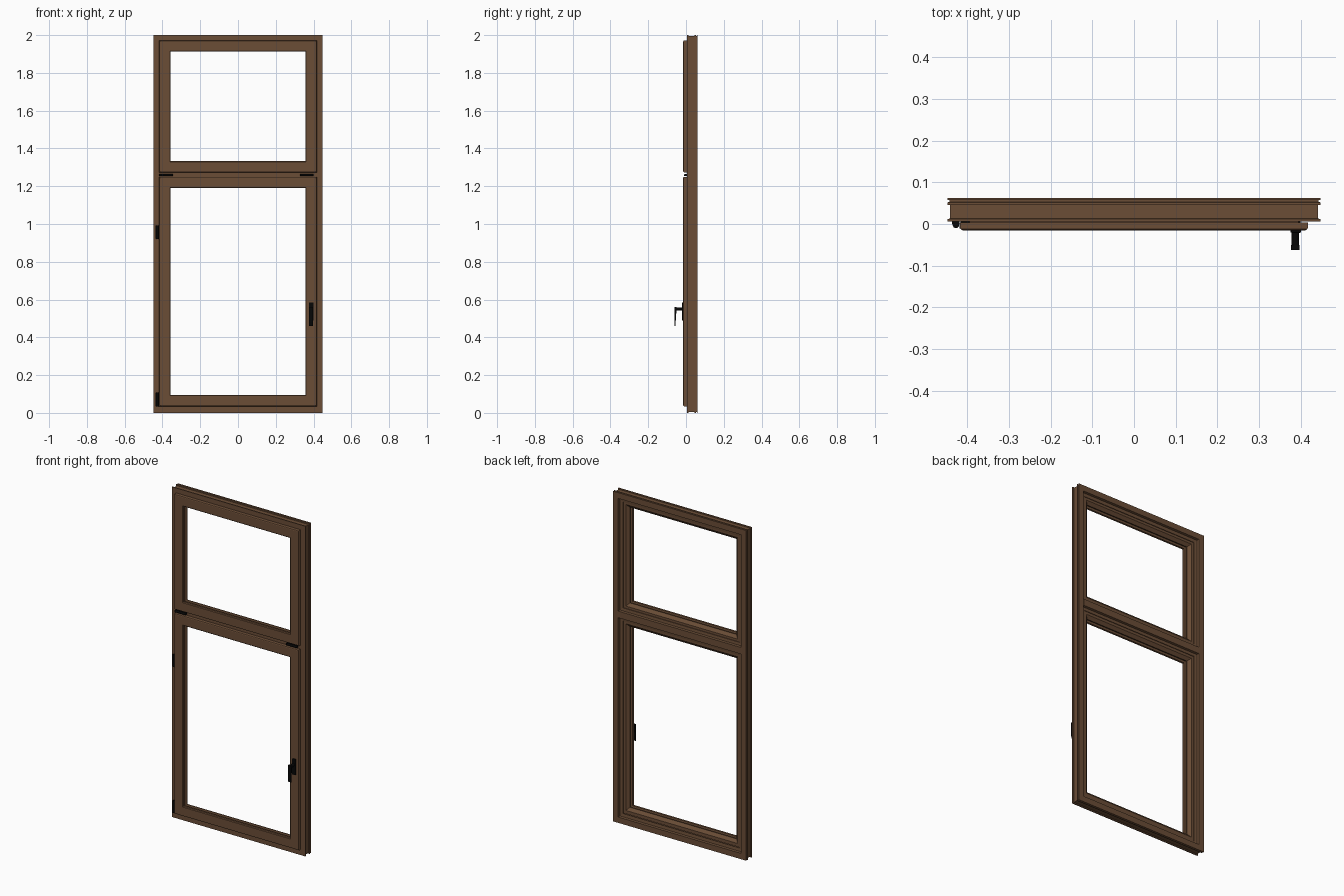
import bpy, bmesh
from mathutils import Vector

cube = bpy.data.objects.get("Cube")
if cube:
    bpy.data.objects.remove(cube, do_unlink=True)


def material(name, rgb):
    m = bpy.data.materials.new(name)
    m.use_nodes = True
    m.diffuse_color = (*rgb, 1)
    bsdf = next(n for n in m.node_tree.nodes if n.type == 'BSDF_PRINCIPLED')
    bsdf.inputs["Base Color"].default_value = (*rgb, 1)
    bsdf.inputs["Roughness"].default_value = 0.6
    return m


BROWN = material("brown wood", (0.145, 0.074, 0.037))
BLACK = material("black metal", (0.002, 0.002, 0.002))


def finish(bm, name, mat):
    bmesh.ops.recalc_face_normals(bm, faces=bm.faces)
    mesh = bpy.data.meshes.new(name)
    bm.to_mesh(mesh)
    bm.free()
    mesh.materials.append(mat)
    obj = bpy.data.objects.new(name, mesh)
    bpy.context.collection.objects.link(obj)
    return obj


def loft(name, sections, mat, closed):
    """Skin a row of equal closed sections, as a loop or with end caps."""
    bm = bmesh.new()
    rows = [[bm.verts.new(p) for p in s] for s in sections]
    n = len(rows[0])
    for i in range(len(rows) if closed else len(rows) - 1):
        a, b = rows[i], rows[(i + 1) % len(rows)]
        for j in range(n):
            k = (j + 1) % n
            bm.faces.new((a[j], a[k], b[k], b[j]))
    if not closed:
        bm.faces.new(rows[0])
        bm.faces.new(rows[-1])
    return finish(bm, name, mat)


def mitred_frame(name, half_w, z0, z1, profile, mat):
    """Sweep a profile of (inset, y) points around a rectangle."""
    sections = []
    for sx, top in ((-1, 0), (1, 0), (1, 1), (-1, 1)):
        sections.append([(sx * (half_w - d), y, z1 - d if top else z0 + d)
                         for d, y in profile])
    return loft(name, sections, mat, True)


def box(name, lo, hi, mat, bevel=0.0):
    lo, hi = Vector(lo), Vector(hi)
    bm = bmesh.new()
    bmesh.ops.create_cube(bm, size=1)
    for v in bm.verts:
        v.co = (lo + hi) / 2 + v.co * (hi - lo)
    obj = finish(bm, name, mat)
    if bevel:
        mod = obj.modifiers.new("bevel", 'BEVEL')
        mod.width, mod.segments = bevel, 2
    return obj


def rod(name, start, end, radius, mat):
    start, end = Vector(start), Vector(end)
    axis = end - start
    bm = bmesh.new()
    bmesh.ops.create_cone(bm, cap_ends=True, segments=16, radius1=radius,
                          radius2=radius, depth=axis.length)
    rot = axis.to_track_quat('Z', 'Y')
    for v in bm.verts:
        v.co = (start + end) / 2 + rot @ v.co
    obj = finish(bm, name, mat)
    for p in obj.data.polygons:
        p.use_smooth = len(p.vertices) == 4
    return obj


# Outer frame with grooved edges and a stepped back
frame_profile = [(0, .006), (.04, .006), (.04, .042), (.056, .042), (.056, .046),
                 (.037, .048), (.035, .062), (0, .062), (0, .058), (.005, .057),
                 (.005, .053), (0, .052), (0, .046), (.006, .045), (.006, .013),
                 (0, .012)]
mitred_frame("outer_frame", .447, 0, 2, frame_profile, BROWN)

# Transom between the two sashes
half = [(.02, .006), (.02, .042), (.039, .042), (.039, .046), (.022, .048), (.02, .062)]
section = [(h, y) for h, y in half] + [(-h, y) for h, y in reversed(half)]
loft("transom", [[(x, y, 1.2625 + h) for h, y in section] for x in (-.411, .411)],
     BROWN, False)

# Sashes with rounded front edges, an empty glazing groove and a sloped back bead
sash_profile = [(0, .004), (0, -.009), (.002, -.013), (.006, -.015), (.056, -.015),
                (.06, -.011), (.06, .001), (.048, .003), (.048, .019), (.06, .021),
                (.06, .026), (.042, .041), (.022, .041), (.022, .004)]
for label, z0, z1 in (("upper", 1.273, 1.972), ("lower", .035, 1.25)):
    mitred_frame(label + "_sash", .417, z0, z1, sash_profile, BROWN)

# Side hinges of the lower sash
for label, z in (("bottom", .035), ("top", .92)):
    rod(label + "_hinge_pin", (-.427, -.002, z), (-.427, -.002, z + .073), .008, BLACK)
    box(label + "_hinge_leaf", (-.436, 0, z + .002), (-.418, .007, z + .071), BLACK)

# Hinges below the upper sash
for label, x in (("right", -.418), ("left", .328)):
    rod(label + "_upper_hinge", (x, -.005, 1.259), (x + .073, -.005, 1.259), .006, BLACK)
    box(label + "_upper_leaf", (x + .002, -.004, 1.253), (x + .071, .007, 1.266), BLACK)

# Handle: plate, stem and tapered lever
box("handle_plate", (.375, -.021, .488), (.401, -.014, .585), BLACK, .003)
rod("handle_stem", (.387, -.058, .55), (.387, -.018, .55), .009, BLACK)
lever = []
for z, y0, y1 in ((.46, -.061, -.056), (.48, -.062, -.055),
                  (.55, -.062, -.05), (.56, -.062, -.05)):
    lever.append([(.377, y0, z), (.397, y0, z), (.397, y1, z), (.377, y1, z)])
loft("handle_lever", lever, BLACK, False)
